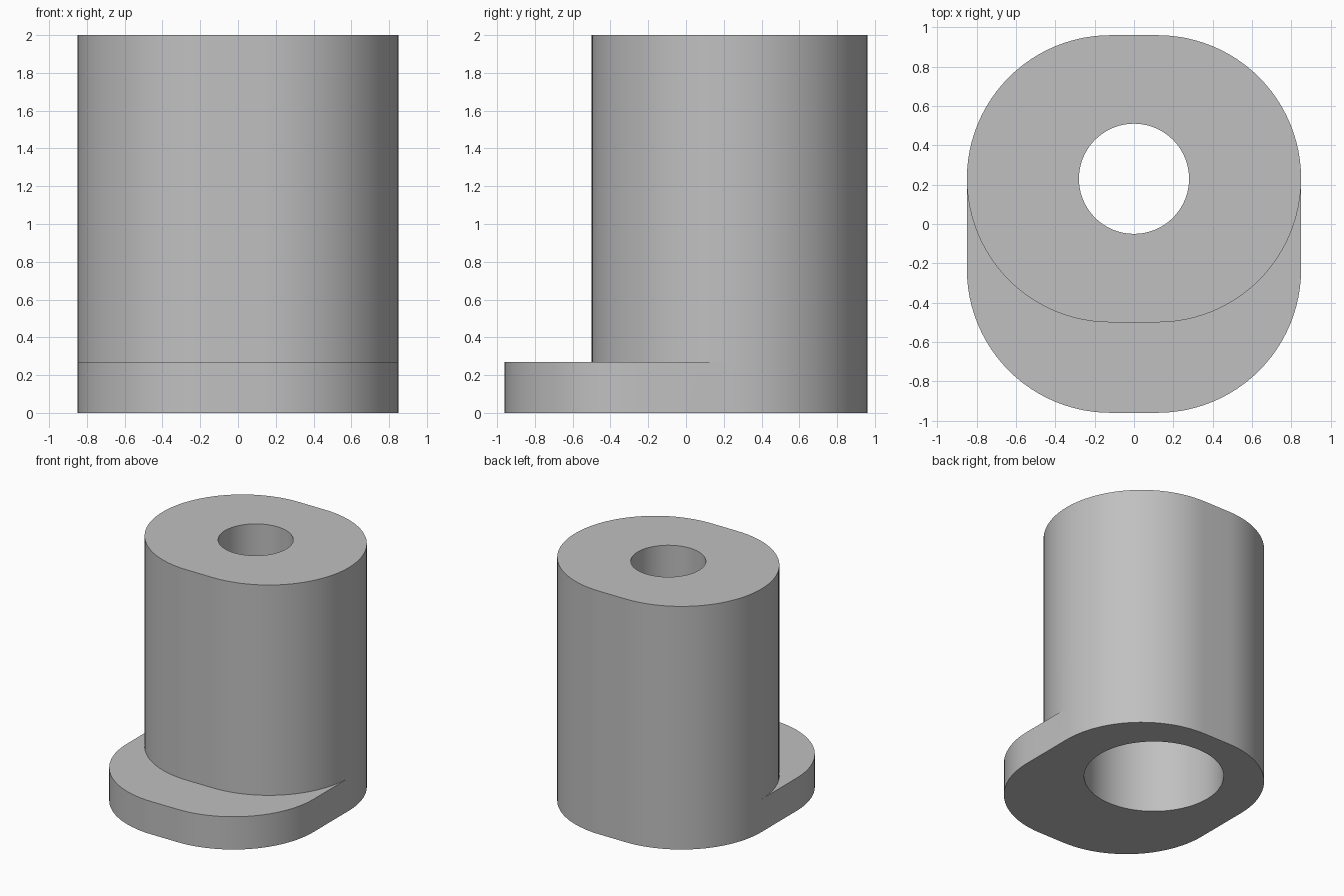
import bpy
import bmesh
from math import cos, sin, pi, radians

cube = bpy.data.objects.get("Cube")
if cube:
    bpy.data.objects.remove(cube, do_unlink=True)

STEPS = 24             # segments per quarter turn
BODY_Y = 0.23          # axis of the column and its bore
FLANGE_Z, TOP_Z = 0.27, 2.0
SHOULDER_Z = 1.2       # where the wide bore meets the narrow hole


def ring(bm, z, radius, half_flat=0.0, front_y=BODY_Y):
    """Rounded outline whose front half can be shifted towards the front."""
    verts = []
    for quarter in range(4):
        cx = half_flat if quarter in (0, 3) else -half_flat
        cy = BODY_Y if quarter < 2 else front_y
        for i in range(STEPS + 1):
            a = (quarter + i / STEPS) * pi / 2
            verts.append(bm.verts.new((cx + radius * cos(a), cy + radius * sin(a), z)))
    return verts


bm = bmesh.new()
OUTER, FLAT = 0.73, 0.12
rings = [
    ring(bm, 0, 0.52),                          # wide bore mouth
    ring(bm, 0, OUTER, FLAT, -BODY_Y),          # foot flange
    ring(bm, FLANGE_Z, OUTER, FLAT, -BODY_Y),
    ring(bm, FLANGE_Z, OUTER, FLAT),            # column
    ring(bm, TOP_Z, OUTER, FLAT),
    ring(bm, TOP_Z, 0.28),                      # narrow hole
    ring(bm, SHOULDER_Z, 0.28),
    ring(bm, SHOULDER_Z, 0.52),                 # inner shoulder
]
# Bridge each outline to the next, closing back on the bore mouth
for lower, upper in zip(rings, rings[1:] + rings[:1]):
    for i in range(len(lower)):
        j = (i + 1) % len(lower)
        bm.faces.new((lower[i], lower[j], upper[j], upper[i]))

# Shared points of the flange and column merge into one clean wall
bmesh.ops.remove_doubles(bm, verts=bm.verts[:], dist=0.0005)
bmesh.ops.recalc_face_normals(bm, faces=bm.faces[:])

mesh = bpy.data.meshes.new("flanged_column")
bm.to_mesh(mesh)
bm.free()
column = bpy.data.objects.new("flanged_column", mesh)
bpy.context.collection.objects.link(column)

# Plain grey material
grey = bpy.data.materials.new("plain_grey")
grey.use_nodes = True
color = (0.53, 0.53, 0.53, 1)
grey.diffuse_color = color
grey.node_tree.nodes["Principled BSDF"].inputs["Base Color"].default_value = color
mesh.materials.append(grey)

# Smooth curved walls with crisp rims
bpy.ops.object.select_all(action="DESELECT")
column.select_set(True)
bpy.context.view_layer.objects.active = column
bpy.ops.object.shade_smooth_by_angle(angle=radians(30))
